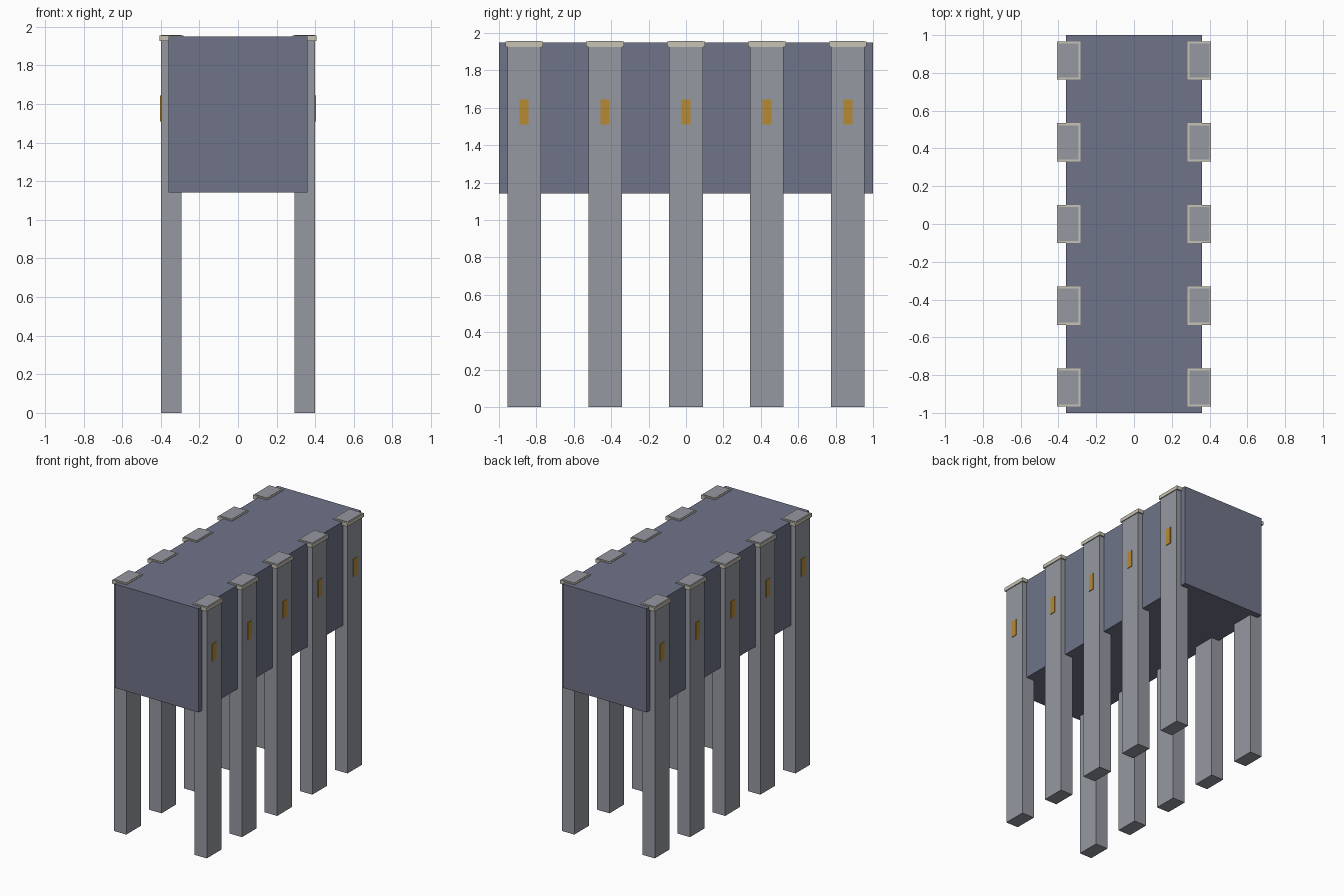
import bpy

if "Cube" in bpy.data.objects:
    bpy.data.objects.remove(bpy.data.objects["Cube"])


def lin(c):
    c /= 255
    return c / 12.92 if c <= 0.04045 else ((c + 0.055) / 1.055) ** 2.4


def material(name, r, g, b):
    m = bpy.data.materials.new(name)
    m.diffuse_color = (lin(r), lin(g), lin(b), 1)
    m.use_nodes = True
    m.node_tree.nodes["Principled BSDF"].inputs["Base Color"].default_value = m.diffuse_color
    return m


slate = material("slate blue", 111, 116, 136)
stone = material("stone grey", 150, 152, 161)
cream = material("cream", 199, 196, 180)
amber = material("amber", 182, 138, 50)


def box(name, x, y, z, mat):
    """Axis-aligned box from (min, max) ranges."""
    bpy.ops.mesh.primitive_cube_add(
        size=1, location=[(a + b) / 2 for a, b in (x, y, z)])
    ob = bpy.context.object
    ob.name = name
    ob.scale = [abs(b - a) for a, b in (x, y, z)]
    bpy.ops.object.transform_apply(location=False, rotation=False, scale=True)
    ob.data.materials.append(mat)
    return ob


# Raised main block
box("main_block", (-0.36, 0.36), (-1, 1), (1.142, 1.949), slate)

# Five pillars per side, each with a cap band and a lamp plate
for side, s in (("left", -1), ("right", 1)):
    for i in range(5):
        y = (i - 2) * 0.4325
        tag = f"{side}_{i + 1}"
        box("pillar_" + tag, (s * 0.293, s * 0.40),
            (y - 0.09, y + 0.09), (0, 1.957), stone)
        box("cap_band_" + tag, (s * 0.283, s * 0.407),
            (y - 0.101, y + 0.101), (1.926, 1.954), cream)
        box("lamp_plate_" + tag, (s * 0.396, s * 0.405),
            (y - 0.024, y + 0.024), (1.51, 1.643), amber)
